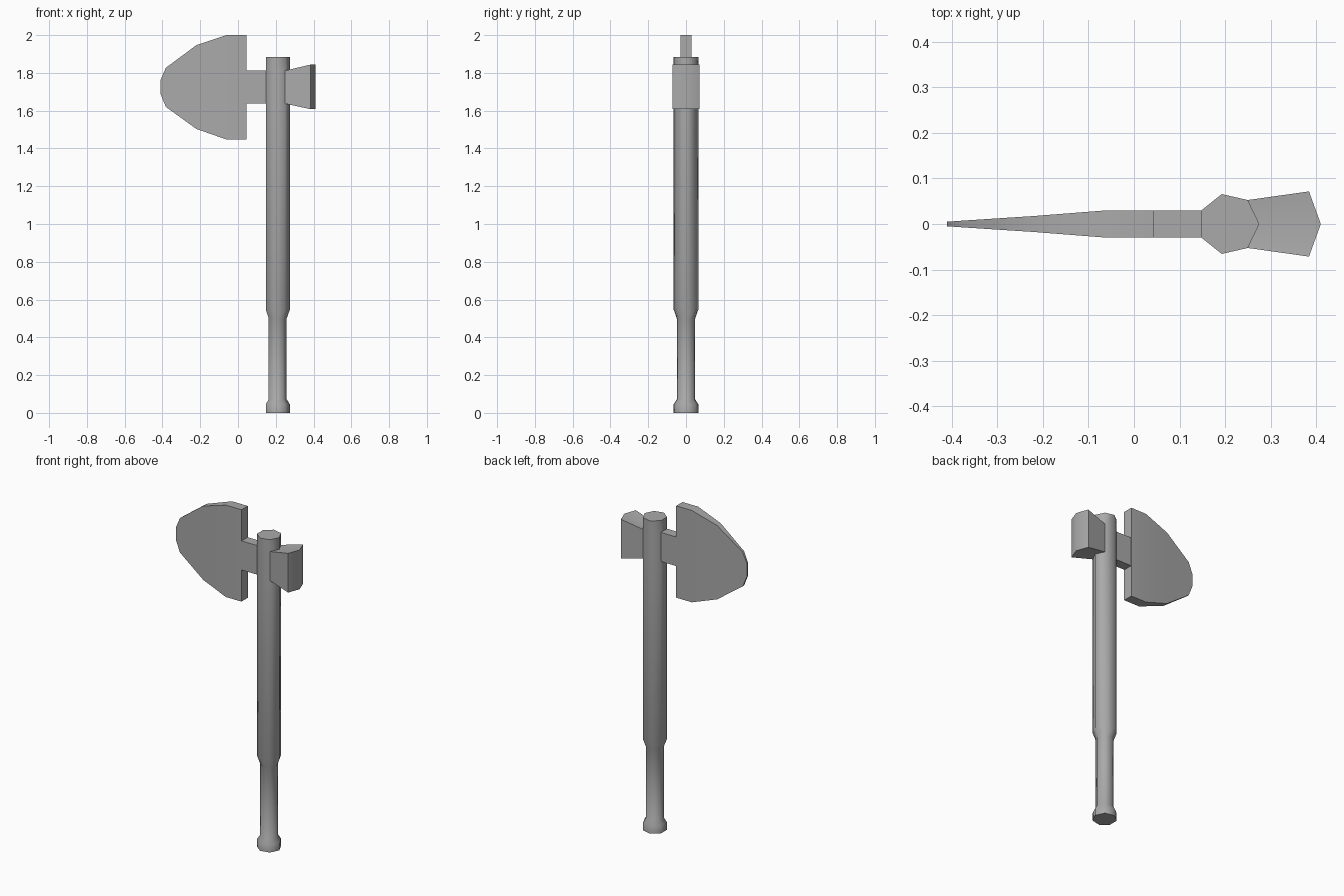
import bpy, bmesh, math

if "Cube" in bpy.data.objects:
    bpy.data.objects.remove(bpy.data.objects["Cube"])

CX, R = 0.2077, 0.0673  # shaft centre and radius
SIDES = 7
NECK_Z = (1.637, 1.812)

# Dark grey finish shared by all parts
dark = bpy.data.materials.new("dark_grey")
dark.diffuse_color = (0.4, 0.4, 0.4, 1)
dark.use_nodes = True
dark.node_tree.nodes["Principled BSDF"].inputs["Base Color"].default_value = dark.diffuse_color


def loft(name, rings, caps=((), ()), skip=()):
    """Join rings of points with quads; caps list faces on the first/last ring."""
    bm = bmesh.new()
    vs = [[bm.verts.new(p) for p in ring] for ring in rings]
    n = len(rings[0])
    for k in range(len(vs) - 1):
        for j in range(n):
            if (k, j) not in skip:
                i = (j + 1) % n
                bm.faces.new((vs[k][j], vs[k][i], vs[k + 1][i], vs[k + 1][j]))
    for ring, faces in zip((vs[0], vs[-1]), caps):
        for f in faces:
            bm.faces.new([ring[i] for i in f])
    bmesh.ops.recalc_face_normals(bm, faces=bm.faces)
    me = bpy.data.meshes.new(name)
    bm.to_mesh(me)
    bm.free()
    me.materials.append(dark)
    ob = bpy.data.objects.new(name, me)
    bpy.context.collection.objects.link(ob)
    bpy.context.view_layer.objects.active = ob
    ob.select_set(True)
    bpy.ops.object.shade_smooth_by_angle(angle=math.radians(60))
    ob.select_set(False)
    return ob


def rect(x, half_y, z0, z1):
    return [(x, -half_y, z0), (x, half_y, z0), (x, half_y, z1), (x, -half_y, z1)]


def circle_point(j, r=R):
    a = math.tau * j / SIDES
    return CX + r * math.cos(a), r * math.sin(a)


# Seven-sided shaft with narrowed grip and pommel; open where the head joins
profile = [(R, 0), (R, 0.045), (0.05, 0.072), (0.05, 0.5), (R, 0.548),
           (R, NECK_Z[0]), (R, NECK_Z[1]), (R, 1.883)]
end_cap = [tuple(range(SIDES))]
loft("handle", [[(*circle_point(j, r), z) for j in range(SIDES)] for r, z in profile],
     (end_cap, end_cap), {(5, 0), (5, 3), (5, 6)})

# Blade: wedge sections thinning toward the cutting edge
blade = [(0.044, 0.03, 1.447, 2.0), (-0.06, 0.03, 1.447, 2.0),
         (-0.22, 0.0175, 1.503, 1.947), (-0.382, 0.007, 1.62, 1.827),
         (-0.41, 0.005, 1.688, 1.763)]
quad = [(0, 1, 2, 3)]
loft("blade", [rect(*s) for s in blade], (quad, quad))

# Neck between blade and shaft
xn, yn = circle_point(3)
loft("neck", [rect(0.044, yn, *NECK_Z), rect(xn, yn, *NECK_Z)])


# Flared hammer poll with a ridged face
def poll_ring(x_side, x_mid, half_y, z0, z1):
    low = [(x_side, -half_y, z0), (x_mid, 0, z0), (x_side, half_y, z0)]
    return low + [(x, y, z1) for x, y, _ in reversed(low)]


xs, ys = circle_point(1)
loft("hammer_poll", [poll_ring(xs, CX + R, ys, *NECK_Z),
                     poll_ring(0.384, 0.41, 0.0715, 1.608, 1.844)],
     ((), [(0, 1, 4, 5), (1, 2, 3, 4)]))
